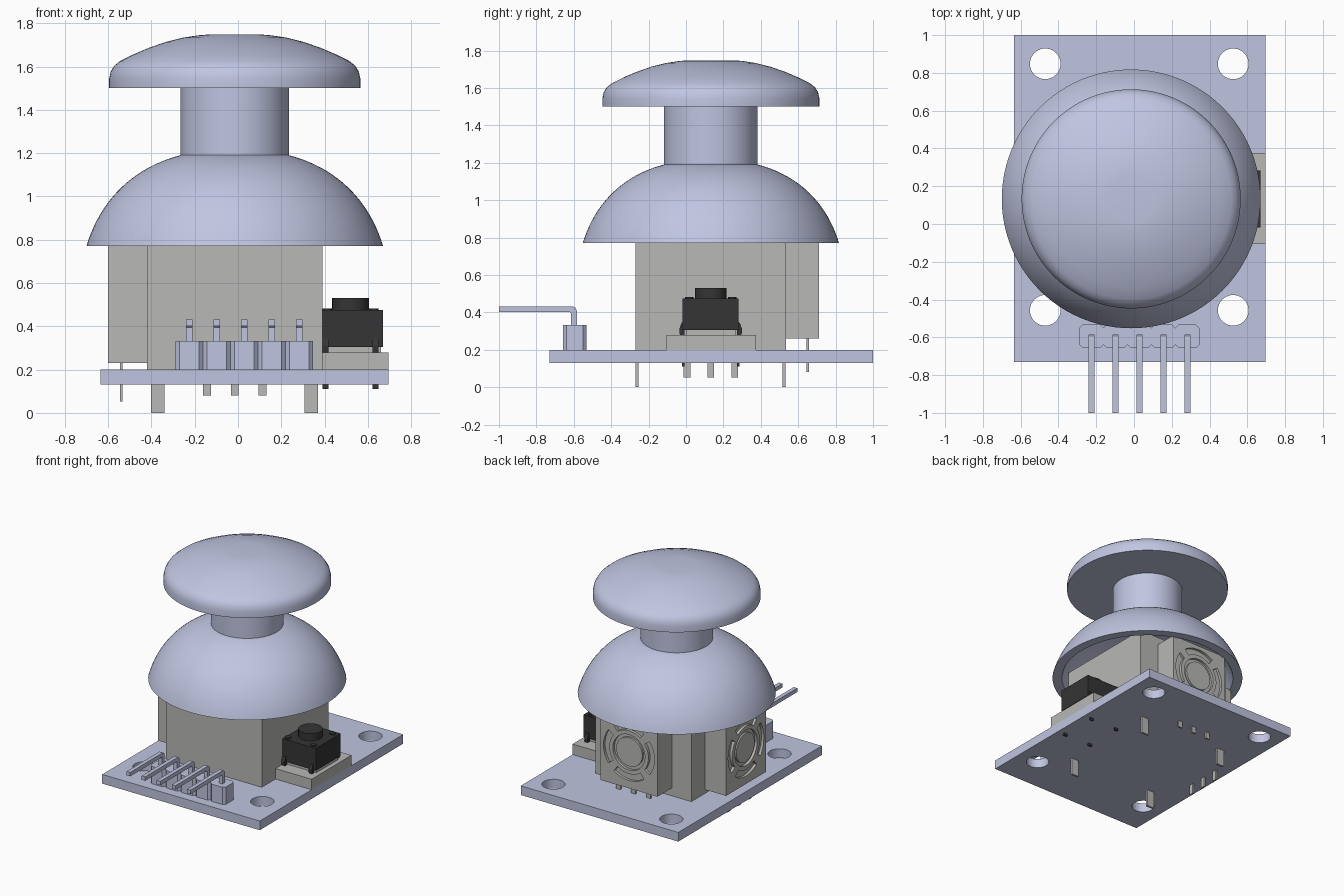
import bpy, bmesh
from math import sin, cos, pi, radians, sqrt

if "Cube" in bpy.data.objects:
    bpy.data.objects.remove(bpy.data.objects["Cube"])

def material(name, rgb):
    m = bpy.data.materials.new(name)
    m.diffuse_color = (*rgb, 1)
    m.use_nodes = True
    m.node_tree.nodes["Principled BSDF"].inputs["Base Color"].default_value = m.diffuse_color
    return m

LILAC = material("lilac", (0.53, 0.56, 0.75))
GREY = material("grey", (0.48, 0.48, 0.47))
DARK = material("dark", (0.035, 0.035, 0.035))
CX, CY = -0.015, 0.133          # joystick axis

def finish(name, bm, mat, smooth=False):
    bmesh.ops.recalc_face_normals(bm, faces=bm.faces)
    me = bpy.data.meshes.new(name)
    bm.to_mesh(me)
    bm.free()
    ob = bpy.data.objects.new(name, me)
    bpy.context.collection.objects.link(ob)
    if mat:
        me.materials.append(mat)
    if smooth:
        bpy.ops.object.select_all(action='DESELECT')
        ob.select_set(True)
        bpy.context.view_layer.objects.active = ob
        bpy.ops.object.shade_smooth_by_angle(angle=radians(30))
    return ob

def add_prism(bm, pts, axis, lo, hi):
    """Extrude a 2D outline along x, y or z."""
    place = {'x': lambda a, b, t: (t, a, b), 'y': lambda a, b, t: (a, t, b),
             'z': lambda a, b, t: (a, b, t)}[axis]
    low = [bm.verts.new(place(a, b, lo)) for a, b in pts]
    top = [bm.verts.new(place(a, b, hi)) for a, b in pts]
    bm.faces.new(low)
    bm.faces.new(top)
    for i in range(len(pts)):
        j = (i + 1) % len(pts)
        bm.faces.new((low[i], low[j], top[j], top[i]))

def add_box(bm, x0, x1, y0, y1, z0, z1):
    add_prism(bm, [(x0, y0), (x1, y0), (x1, y1), (x0, y1)], 'z', z0, z1)

def box(name, dims, mat):
    bm = bmesh.new()
    add_box(bm, *dims)
    return finish(name, bm, mat)

def circle(cx, cy, r, n=32):
    return [(cx + r * cos(2 * pi * i / n), cy + r * sin(2 * pi * i / n)) for i in range(n)]

def arc_band(cx, cy, r0, r1, a0, a1, n=14):
    angs = [radians(a0 + (a1 - a0) * i / n) for i in range(n + 1)]
    return ([(cx + r1 * cos(a), cy + r1 * sin(a)) for a in angs] +
            [(cx + r0 * cos(a), cy + r0 * sin(a)) for a in reversed(angs)])

def lathe(name, profile, mat, n=96):
    bm = bmesh.new()
    vs = [bm.verts.new((CX + r, CY, z)) for r, z in profile]
    es = [bm.edges.new(p) for p in zip(vs, vs[1:])]
    bmesh.ops.spin(bm, geom=vs + es, cent=(CX, CY, 0), axis=(0, 0, 1),
                   angle=2 * pi, steps=n, use_duplicate=False)
    bmesh.ops.remove_doubles(bm, verts=bm.verts, dist=1e-4)
    return finish(name, bm, mat, True)

def cut(ob, bm):
    cutter = finish("cutter", bm, None)
    cutter.hide_render = True
    mod = ob.modifiers.new("cut", 'BOOLEAN')
    mod.operation, mod.solver, mod.object = 'DIFFERENCE', 'EXACT', cutter
    bpy.context.view_layer.objects.active = ob
    bpy.ops.object.modifier_apply(modifier=mod.name)
    bpy.data.objects.remove(cutter)

# circuit board with four mounting holes
board = box("board", (-0.635, 0.695, -0.73, 1.0, 0.13, 0.2), LILAC)
bm = bmesh.new()
for x in (-0.47, 0.525):
    for y in (-0.457, 0.848):
        add_prism(bm, circle(x, y, 0.081, 40), 'z', 0.0, 0.4)
cut(board, bm)

# joystick housing and its mounting tabs
box("housing", (-0.42, 0.39, -0.27, 0.535, 0.2, 0.84), GREY)
bm = bmesh.new()
for x in (-0.37, 0.338):
    for y in (-0.263, 0.523):
        add_box(bm, x - 0.031, x + 0.031, y - 0.008, y + 0.008, 0, 0.2)
finish("housing_tabs", bm, GREY)

# sensor boxes with grooved round faces
def sensor_box(name, dims, axis, face, u, v):
    ob = box(name, dims, GREY)
    bm = bmesh.new()
    lo, hi = face - 0.02, face + 0.02
    for k in range(4):
        add_prism(bm, arc_band(u, v, 0.165, 0.215, 90 * k - 36, 90 * k + 36), axis, lo, hi)
    cut(ob, bm)
    bm = bmesh.new()
    add_prism(bm, circle(u, v, 0.135, 40), axis, lo, hi)
    cut(ob, bm)
    bm = bmesh.new()
    mid = face - 0.02 if face > 0 else face + 0.02
    add_prism(bm, circle(u, v, 0.11, 40), axis, mid, mid + (0.015 if face > 0 else -0.015))
    finish(name + "_disc", bm, GREY, True)

sensor_box("back_sensor", (CX - 0.24, CX + 0.24, 0.535, 0.71, 0.26, 0.78), 'y', 0.71, CX, 0.535)
sensor_box("left_sensor", (-0.6, -0.42, CY - 0.24, CY + 0.24, 0.23, 0.78), 'x', -0.6, CY, 0.505)

# sensor leads
bm = bmesh.new()
for k in (-1, 0, 1):
    x, y = CX + 0.128 * k, CY + 0.128 * k
    add_box(bm, x - 0.018, x + 0.018, 0.645, 0.657, 0.08, 0.27)
    add_box(bm, -0.546, -0.534, y - 0.018, y + 0.018, 0.053, 0.24)
finish("sensor_leads", bm, GREY)

# hollow dome skirt, stem and thumb cap
zc, ro, ri = 0.496, 0.738, 0.675
dome = [(0, zc + ri)]
dome += [(0.617 * i / 16, zc + sqrt(ri**2 - (0.617 * i / 16)**2)) for i in range(1, 17)]
dome += [(0.617, 0.77), (0.685, 0.77)]
a0, a1 = 0.381, 1.225
for i in range(1, 21):
    t = i / 20
    a, r = a0 + (a1 - a0) * t, ro + 0.018 * sin(pi * t)
    dome.append((r * cos(a), zc + r * sin(a)))
dome += [(0, 1.19)]
lathe("dome_skirt", dome, LILAC)
lathe("stem", [(0, 1.18), (0.25, 1.18), (0.25, 1.51), (0, 1.51)], LILAC)
lathe("thumb_cap", [(0, 1.5), (0.58, 1.5), (0.58, 1.545), (0.573, 1.577), (0.557, 1.603),
                    (0.53, 1.625), (0.47, 1.655), (0.4, 1.685), (0.32, 1.713), (0.24, 1.733),
                    (0.17, 1.744), (0.13, 1.747), (0, 1.747)], LILAC)

# push button on its raised pad
box("button_pad", (0.39, 0.695, -0.105, 0.375, 0.2, 0.28), GREY)
box("button_spacer", (0.4, 0.66, 0.0, 0.265, 0.28, 0.31), GREY)
box("button_body", (0.39, 0.67, -0.018, 0.282, 0.305, 0.475), DARK)
BX, BY = 0.52, 0.132
bm = bmesh.new()
add_prism(bm, circle(BX, BY, 0.085), 'z', 0.47, 0.53)
for sx in (-1, 1):
    for sy in (-1, 1):
        add_prism(bm, circle(BX + 0.108 * sx, BY + 0.115 * sy, 0.022, 16), 'z', 0.47, 0.483)
finish("button_plunger", bm, DARK, True)
bm = bmesh.new()
for x in (0.405, 0.635):
    for s in (-1, 1):
        pts = [(BY + s * a, z) for a, z in ((0.14, 0.345), (0.155, 0.345), (0.168, 0.31),
               (0.165, 0.28), (0.153, 0.26), (0.153, 0.11), (0.14, 0.11), (0.14, 0.26))]
        add_prism(bm, pts, 'x', x - 0.014, x + 0.014)
finish("button_legs", bm, DARK)

# five-way pin header with bent pins
blocks, pins = bmesh.new(), bmesh.new()
for k in range(5):
    x, y, w, d, c = -0.225 + 0.127 * k, -0.595, 0.0635, 0.0625, 0.018
    add_prism(blocks, [(x - w, y - d + c), (x - w + c, y - d), (x + w - c, y - d), (x + w, y - d + c),
                       (x + w, y + d - c), (x + w - c, y + d), (x - w + c, y + d), (x - w, y + d - c)],
              'z', 0.2, 0.332)
    add_prism(pins, [(-1.0, 0.402), (-0.622, 0.402), (-0.614, 0.394), (-0.614, 0.3), (-0.584, 0.3),
                     (-0.584, 0.41), (-0.592, 0.425), (-0.606, 0.432), (-1.0, 0.432)],
              'x', x - 0.015, x + 0.015)
finish("header_blocks", blocks, LILAC)
finish("header_pins", pins, LILAC)
